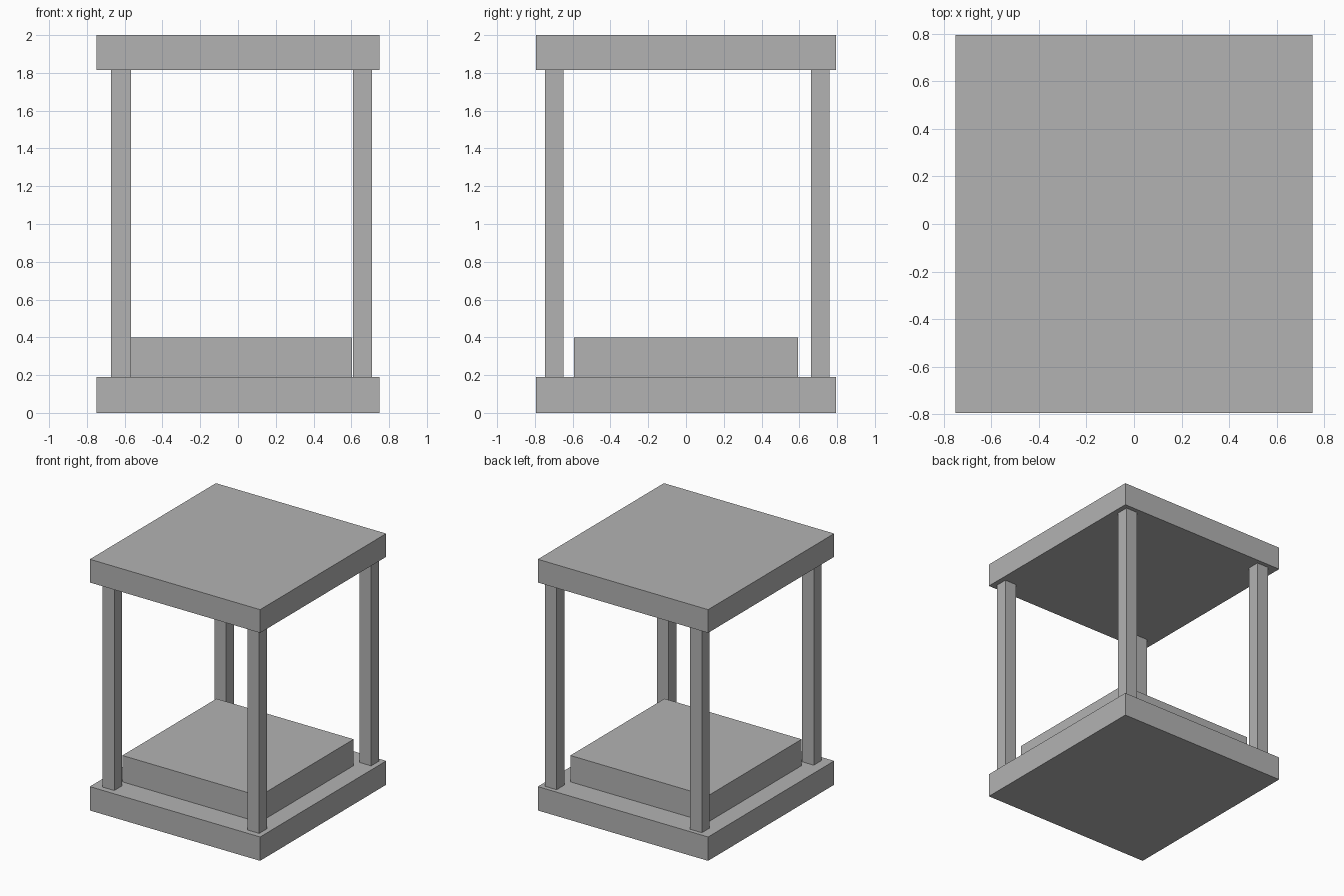
import bpy
import bmesh
from mathutils import Vector

cube = bpy.data.objects.get("Cube")
if cube:
    bpy.data.objects.remove(cube, do_unlink=True)

# Single plain grey
grey = bpy.data.materials.new("plain grey")
grey.use_nodes = True
colour = (0.45, 0.45, 0.45, 1.0)
grey.diffuse_color = colour
grey.node_tree.nodes["Principled BSDF"].inputs["Base Color"].default_value = colour


def box(name, x, y, z):
    """Add a box from its (low, high) span on each axis."""
    low, high = (Vector(corner) for corner in zip(x, y, z))
    bm = bmesh.new()
    bmesh.ops.create_cube(bm, size=1)
    bmesh.ops.scale(bm, vec=high - low, verts=bm.verts)
    bmesh.ops.translate(bm, vec=(high - low) / 2, verts=bm.verts)
    mesh = bpy.data.meshes.new(name)
    bm.to_mesh(mesh)
    bm.free()
    mesh.materials.append(grey)
    obj = bpy.data.objects.new(name, mesh)
    obj.location = low
    bpy.context.collection.objects.link(obj)
    return obj


BASE_TOP, ROOF_BOTTOM = 0.19, 1.815
SLAB_X, SLAB_Y = (-0.75, 0.75), (-0.793, 0.793)

# Base, raised platform and roof slabs
box("base_slab", SLAB_X, SLAB_Y, (0, BASE_TOP))
box("raised_platform", (-0.604, 0.604), (-0.592, 0.592), (BASE_TOP, 0.4))
box("roof_slab", SLAB_X, SLAB_Y, (ROOF_BOTTOM, 2))

# Four square corner posts, set slightly off centre
post_x = {"right": (-0.672, -0.567), "left": (0.608, 0.71)}
post_y = {"front": (-0.747, -0.648), "back": (0.661, 0.759)}
for side, x in post_x.items():
    for end, y in post_y.items():
        box(f"{end}_{side}_post", x, y, (BASE_TOP, ROOF_BOTTOM))
